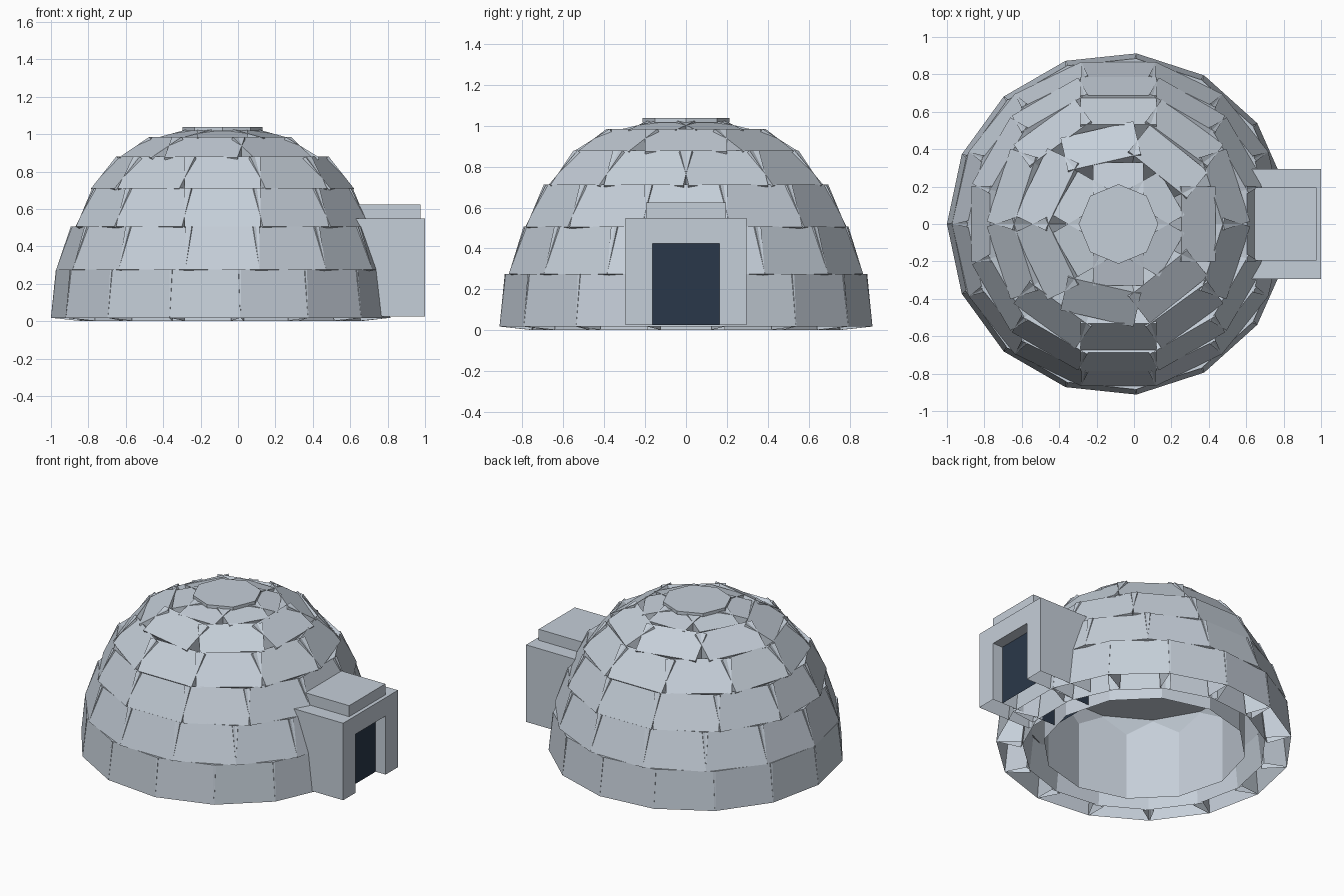
import bpy, bmesh, math
from mathutils import Vector

if "Cube" in bpy.data.objects:
    bpy.data.objects.remove(bpy.data.objects["Cube"])

CX = -0.083     # dome centre in x
THICK = 0.16    # wall thickness


def material(name, rgb):
    m = bpy.data.materials.new(name)
    m.diffuse_color = (*rgb, 1.0)
    m.use_nodes = True
    m.node_tree.nodes["Principled BSDF"].inputs["Base Color"].default_value = m.diffuse_color
    return m


SNOW = material("pale_blue_grey_snow", (0.56, 0.62, 0.69))
DARK = material("dark_navy_doorway", (0.023, 0.039, 0.068))


def finish(bm, name, mat, open_below=None):
    """Make the object; faces lying wholly below open_below that point down are left open."""
    bmesh.ops.recalc_face_normals(bm, faces=bm.faces)
    if open_below is not None:
        down = [f for f in bm.faces
                if f.normal.z < -0.9 and max(v.co.z for v in f.verts) < open_below]
        bmesh.ops.delete(bm, geom=down, context='FACES')
    me = bpy.data.meshes.new(name)
    bm.to_mesh(me)
    bm.free()
    me.materials.append(mat)
    ob = bpy.data.objects.new(name, me)
    bpy.context.collection.objects.link(ob)
    return ob


def add_hexa(bm, pts):
    v = [bm.verts.new(p) for p in pts]
    for f in ((0, 1, 2, 3), (4, 5, 6, 7), (0, 1, 5, 4),
              (1, 2, 6, 5), (2, 3, 7, 6), (3, 0, 4, 7)):
        bm.faces.new([v[i] for i in f])


def box(bm, x0, x1, y0, y1, z0, z1):
    add_hexa(bm, [(x, y, z) for z in (z0, z1)
                  for x, y in ((x0, y0), (x1, y0), (x1, y1), (x0, y1))])


def block_row(name, count, width, p0, p1, stagger):
    """Ring of straight, tilted blocks whose outer face runs from p0 to p1 (radius, z)."""
    bm = bmesh.new()
    a, b = Vector(p0), Vector(p1)
    u = (b - a).normalized()
    inward = Vector((-u.y, u.x)) * THICK
    section = (a, b, b + inward, a + inward)
    for i in range(count):
        ang = 2 * math.pi * (i + (0.5 if stagger else 0)) / count
        c, s = math.cos(ang), math.sin(ang)
        add_hexa(bm, [(CX + q.x * c - w * s, q.x * s + w * c, q.y)
                      for w in (-width / 2, width / 2) for q in section])
    return finish(bm, name, SNOW, 0.05)


# Dome: six staggered rows of snow blocks
rows = [
    (15, 0.384, (0.897, 0.018), (0.870, 0.275)),
    (14, 0.394, (0.867, 0.275), (0.787, 0.507)),
    (12, 0.408, (0.786, 0.505), (0.686, 0.712)),
    (10, 0.408, (0.674, 0.708), (0.531, 0.880)),
    (7, 0.400, (0.518, 0.875), (0.338, 0.985)),
    (6, 0.270, (0.330, 0.980), (0.130, 1.028)),
]
for i, (n, w, p0, p1) in enumerate(rows):
    block_row(f"snow_block_row_{i + 1}", n, w, p0, p1, i % 2 == 1)

# Eight-sided cap on top
bm = bmesh.new()
bmesh.ops.create_cone(bm, cap_ends=True, segments=8, radius1=0.213, radius2=0.213, depth=0.022)
bmesh.ops.translate(bm, verts=bm.verts, vec=(CX, 0, 1.027))
finish(bm, "dome_cap", SNOW)

# Twelve-sided inner room, open at the floor
bm = bmesh.new()
bmesh.ops.create_cone(bm, cap_ends=True, segments=12, radius1=0.63, radius2=0.63, depth=0.55)
bmesh.ops.translate(bm, verts=bm.verts, vec=(CX, 0, 0.28))
finish(bm, "inner_room", SNOW, 0.05)

# Entrance: one upside-down U profile extruded along x
bm = bmesh.new()
W, H, w, h, Z = 0.295, 0.55, 0.163, 0.425, 0.025
profile = [(-W, Z), (-w, Z), (-w, h), (w, h), (w, Z), (W, Z), (W, H), (-W, H)]
face = bm.faces.new([bm.verts.new((0.60, y, z)) for y, z in profile])
ext = bmesh.ops.extrude_face_region(bm, geom=[face])
moved = [g for g in ext["geom"] if isinstance(g, bmesh.types.BMVert)]
bmesh.ops.translate(bm, verts=moved, vec=(0.40, 0, 0))
finish(bm, "entrance_arch", SNOW, 0.05)

# Slab on the entrance roof
bm = bmesh.new()
box(bm, 0.57, 0.975, -0.195, 0.195, 0.55, 0.625)
finish(bm, "entrance_roof_slab", SNOW)

# Dark recessed doorway filling
bm = bmesh.new()
box(bm, 0.50, 0.925, -w, w, Z, h)
finish(bm, "doorway", DARK, 0.05)
